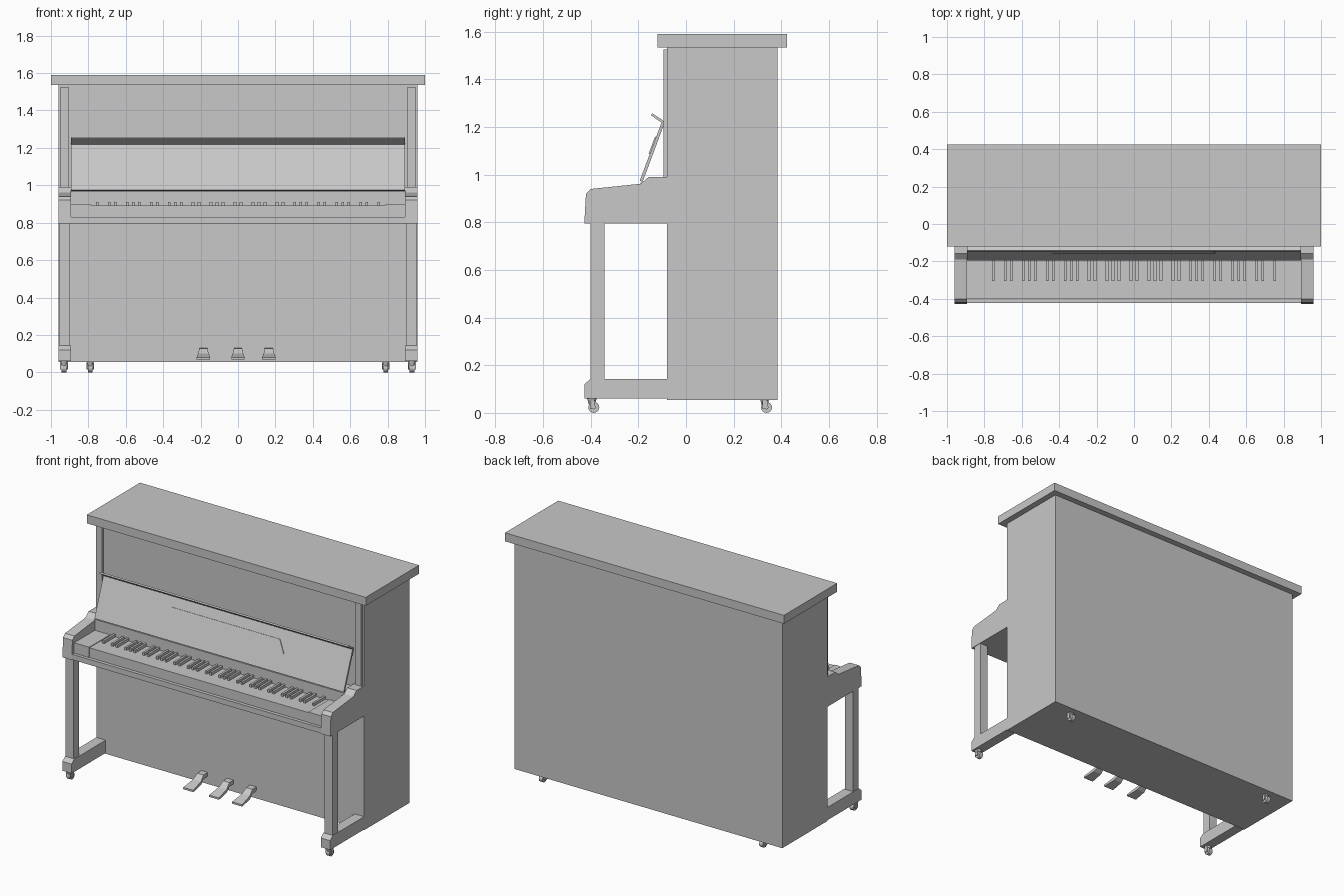
import bpy
import bmesh
from math import radians
from mathutils import Vector

cube = bpy.data.objects.get("Cube")
if cube:
    bpy.data.objects.remove(cube, do_unlink=True)

GREY = (0.58, 0.58, 0.58, 1)
grey = bpy.data.materials.new("plain grey")
grey.use_nodes = True
grey.diffuse_color = GREY
grey.node_tree.nodes["Principled BSDF"].inputs["Base Color"].default_value = GREY


def finish(name, bm):
    bmesh.ops.recalc_face_normals(bm, faces=bm.faces)
    mesh = bpy.data.meshes.new(name)
    bm.to_mesh(mesh)
    bm.free()
    mesh.materials.append(grey)
    obj = bpy.data.objects.new(name, mesh)
    bpy.context.collection.objects.link(obj)
    return obj


def add_box(bm, x, y, z):
    verts = bmesh.ops.create_cube(bm, size=1)["verts"]
    for v in verts:
        v.co = [(r[0] + r[1]) / 2 + c * (r[1] - r[0]) for c, r in zip(v.co, (x, y, z))]


def box(name, x, y, z):
    bm = bmesh.new()
    add_box(bm, x, y, z)
    return finish(name, bm)


def prism(name, outline, offset):
    """Extrude a 3D outline along an offset vector."""
    bm = bmesh.new()
    face = bm.faces.new([bm.verts.new(p) for p in outline])
    new = bmesh.ops.extrude_face_region(bm, geom=[face], use_keep_orig=True)["geom"]
    for v in new:
        if isinstance(v, bmesh.types.BMVert):
            v.co += Vector(offset)
    return finish(name, bm)


def side_profile(name, x, points):
    """Extrude a (y, z) profile across an x range."""
    return prism(name, [(x[0], y, z) for y, z in points], (x[1] - x[0], 0, 0))


def mirrored(obj):
    obj.modifiers.new("Mirror", "MIRROR")
    return obj


# Case and lid
box("case", (-0.96, 0.96), (-0.08, 0.385), (0.055, 1.54))
box("lid", (-1, 1), (-0.12, 0.425), (1.535, 1.59))
mirrored(box("pilaster", (0.907, 0.95), (-0.095, -0.078), (0.985, 1.525)))

# Arms, legs and feet
mirrored(side_profile("arm", (0.893, 0.96), [
    (-0.075, 0.795), (-0.427, 0.795), (-0.42, 0.92), (-0.4, 0.94),
    (-0.19, 0.962), (-0.157, 0.99), (-0.075, 0.99)]))
mirrored(box("leg", (0.9, 0.957), (-0.4, -0.343), (0.13, 0.8)))
mirrored(side_profile("foot", (0.893, 0.96), [
    (-0.075, 0.06), (-0.427, 0.06), (-0.427, 0.12), (-0.4, 0.143), (-0.075, 0.143)]))

# Keyboard
box("key_bed", (-0.895, 0.895), (-0.422, -0.075), (0.795, 0.83))
box("white_keys", (-0.785, 0.785), (-0.4, -0.185), (0.825, 0.893))
mirrored(box("key_block", (0.785, 0.895), (-0.402, -0.185), (0.825, 0.897)))
box("fall_board", (-0.895, 0.895), (-0.19, -0.075), (0.825, 0.968))
bm = bmesh.new()
pitch = 1.57 / 49
for i in range(1, 49):
    if (i - 3) % 7 in (0, 1, 3, 4, 5):
        x = -0.785 + i * pitch
        add_box(bm, (x - 0.007, x + 0.007), (-0.305, -0.185), (0.885, 0.911))
finish("black_keys", bm)

# Tilted music desk with folded lip and ledge plate
side_profile("music_desk", (-0.893, 0.893), [
    (-0.194, 0.975), (-0.182, 0.97), (-0.092, 1.212), (-0.103, 1.218)])
side_profile("desk_lip", (-0.893, 0.893), [
    (-0.092, 1.212), (-0.092, 1.224), (-0.142, 1.258), (-0.147, 1.249)])
prism("desk_ledge", [
    (-0.437, -0.157, 1.088), (0.437, -0.157, 1.088),
    (0.39, -0.13, 1.16), (-0.39, -0.13, 1.16)], (0, 0.012, -0.004))

# Pedals: sections of (y, half width, top, bottom) joined from wall to toe
SECTIONS = [(-0.075, 0.022, 0.13, 0.105), (-0.12, 0.022, 0.128, 0.1),
            (-0.155, 0.028, 0.1, 0.078), (-0.245, 0.036, 0.08, 0.068)]
for name, cx in (("right_pedal", -0.185), ("middle_pedal", 0), ("left_pedal", 0.165)):
    bm = bmesh.new()
    rings = [[bm.verts.new((cx + s * w, y, z)) for s, z in ((-1, b), (1, b), (1, t), (-1, t))]
             for y, w, t, b in SECTIONS]
    for a, b in zip(rings, rings[1:]):
        for i in range(4):
            j = (i + 1) % 4
            bm.faces.new((a[i], a[j], b[j], b[i]))
    bm.faces.new(rings[0])
    bm.faces.new(rings[-1])
    finish(name, bm)


# Casters
def cylinder(name, radius, depth, location, turn=0, top=None):
    bpy.ops.mesh.primitive_cone_add(
        vertices=16, radius1=radius, radius2=radius if top is None else top,
        depth=depth, location=location, rotation=(0, radians(turn), 0))
    obj = bpy.context.object
    obj.name = name
    obj.data.materials.append(grey)
    bpy.ops.object.shade_smooth_by_angle()


for side, s in (("left", 1), ("right", -1)):
    for end, x, y in (("front", 0.93, -0.387), ("back", 0.79, 0.338)):
        label = f"{side}_{end}_caster"
        cylinder(label + "_wheel", 0.023, 0.026, (s * x, y, 0.023), 90)
        cylinder(label + "_axle", 0.008, 0.042, (s * x, y, 0.023), 90)
        cylinder(label + "_stem", 0.011, 0.03, (s * x, y - 0.008, 0.045), 0, 0.02)
        for k in (-1, 1):
            cx = s * x + k * 0.018
            box(label + "_fork", (cx - 0.003, cx + 0.003), (y - 0.016, y + 0.006), (0.016, 0.053))
